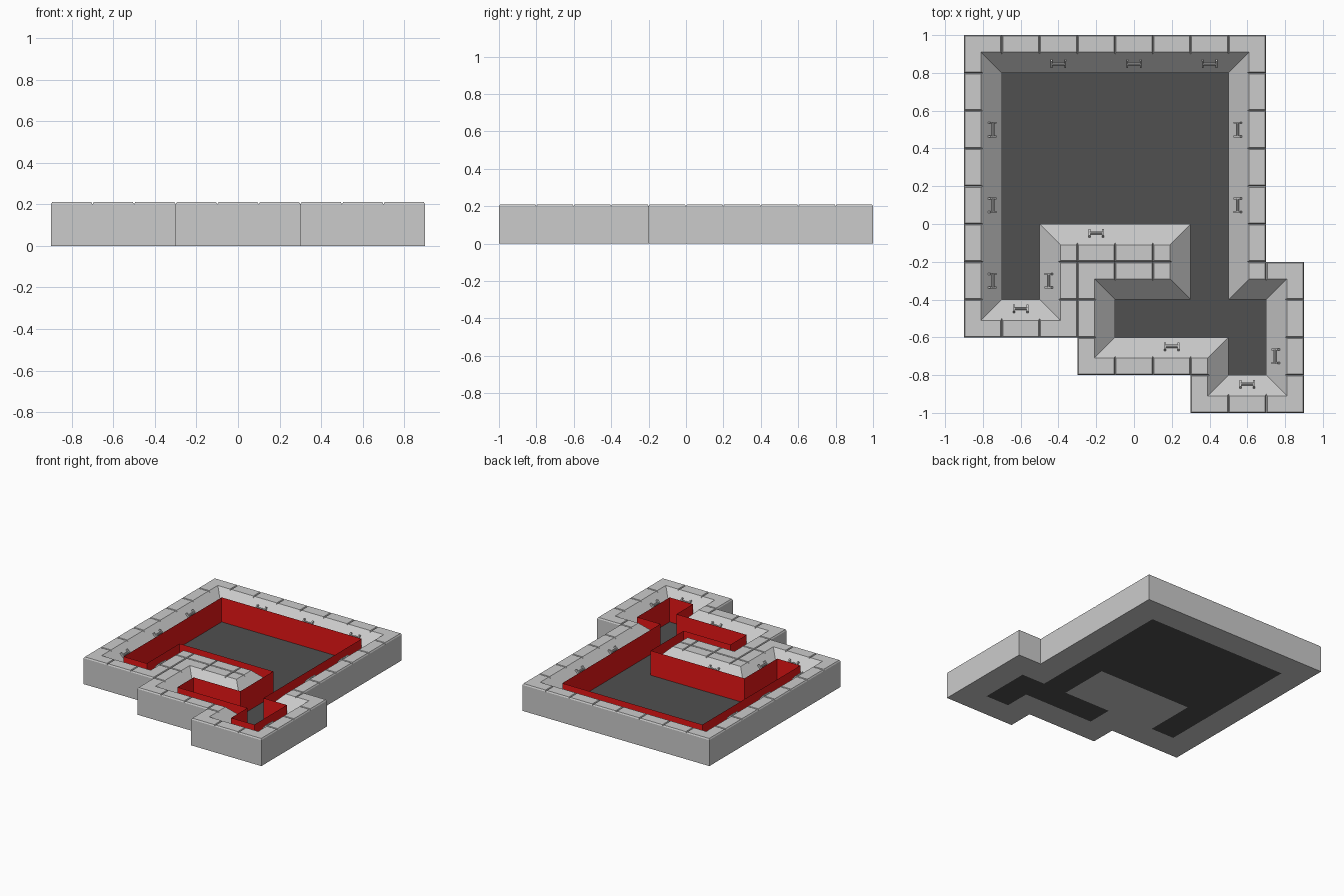
import bpy, bmesh, math
from mathutils import Matrix, Vector

if "Cube" in bpy.data.objects:
    bpy.data.objects.remove(bpy.data.objects["Cube"])

CELL, WALL_H, LIP_Z, TOP_Z = 0.2, 0.2, 0.1, 0.21

# Pit outline, clockwise seen from above
PIT = [(-.7, .8), (.5, .8), (.5, -.4), (.7, -.4), (.7, -.8), (.5, -.8), (.5, -.6),
       (-.1, -.6), (-.1, -.4), (.3, -.4), (.3, 0), (-.5, 0), (-.5, -.4), (-.7, -.4)]

# Outer footprint as overlapping rectangles: x0, x1, y0, y1
FOOTPRINT = [(-.9, .7, -.6, 1), (-.3, .9, -.8, -.2), (.3, .9, -1, -.2)]


def finish(bm, name, color=None):
    mesh = bpy.data.meshes.new(name)
    bm.to_mesh(mesh)
    bm.free()
    ob = bpy.data.objects.new(name, mesh)
    bpy.context.collection.objects.link(ob)
    if color:
        mat = bpy.data.materials.new(name + "_colour")
        mat.diffuse_color = (*color, 1)
        mat.use_nodes = True
        mat.node_tree.nodes["Principled BSDF"].inputs["Base Color"].default_value = mat.diffuse_color
        mesh.materials.append(mat)
    return ob


def offset(d):
    """Pit outline pushed outwards by d with mitred corners."""
    out = []
    for i, p in enumerate(PIT):
        p = Vector(p)
        a = (p - Vector(PIT[i - 1])).normalized()
        b = (Vector(PIT[(i + 1) % len(PIT)]) - p).normalized()
        out.append(p + d * Vector((-a.y - b.y, a.x + b.x)))
    return out


def loft(sections, caps):
    """Skin pit-shaped sections given as (offset, z)."""
    bm = bmesh.new()
    rings = [[bm.verts.new((p.x, p.y, z)) for p in offset(d)] for d, z in sections]
    n = len(PIT)
    for lo, hi in zip(rings, rings[1:]):
        for i in range(n):
            bm.faces.new((lo[i], lo[(i + 1) % n], hi[(i + 1) % n], hi[i]))
    if caps:
        bm.faces.new(rings[0])
        bm.faces.new(rings[-1])
        bmesh.ops.recalc_face_normals(bm, faces=bm.faces)
    return bm


# Solid block with bevelled paving cells on top
bm = bmesh.new()
for i in range(9):
    for j in range(10):
        x, y = -.9 + i * CELL, -1 + j * CELL
        cx, cy = x + CELL / 2, y + CELL / 2
        if any(a < cx < b and c < cy < d for a, b, c, d in FOOTPRINT):
            bm.faces.new([bm.verts.new((x + u * CELL, y + v * CELL, 0))
                          for u, v in ((0, 0), (1, 0), (1, 1), (0, 1))])
bmesh.ops.remove_doubles(bm, verts=bm.verts, dist=1e-4)
ext = bmesh.ops.extrude_face_region(bm, geom=bm.faces[:], use_keep_orig=True)["geom"]
bmesh.ops.translate(bm, verts=[g for g in ext if isinstance(g, bmesh.types.BMVert)],
                    vec=(0, 0, WALL_H))
bmesh.ops.recalc_face_normals(bm, faces=bm.faces)
bm.normal_update()
tops = [f for f in bm.faces if f.normal.z > .9]
bmesh.ops.inset_individual(bm, faces=tops, thickness=.008, depth=TOP_Z - WALL_H)
block = finish(bm, "paved_surround")

# Pit cut: straight lower wall, 45 degree upper slope
cutter = finish(loft([(0, -.1), (0, LIP_Z), (.15, LIP_Z + .15)], True), "pit_cutter")
cutter.hide_render = True
cutter.hide_viewport = True
mod = block.modifiers.new("pit", 'BOOLEAN')
mod.operation, mod.solver, mod.object = 'DIFFERENCE', 'EXACT', cutter

# Dark pit floor
bm = bmesh.new()
floor_face = bm.faces.new([bm.verts.new((x, y, 0)) for x, y in reversed(PIT)])
finish(bm, "pit_floor", (.08, .08, .08))

# Red barrier sheet standing along the pit edge
finish(loft([(-.001, 0), (-.001, .19)], False), "red_barrier", (.8, .008, .008))

# Grab bars on the slopes: x, y at foot of slope, outward direction in degrees
BARS = [(-.4, .8, 90), (0, .8, 90), (.4, .8, 90),
        (-.7, .5, 180), (-.7, .1, 180), (-.7, -.3, 180),
        (.5, .5, 0), (.5, .1, 0), (-.6, -.4, 270), (-.5, -.3, 0),
        (-.2, 0, 270), (.2, -.6, 270), (.7, -.7, 0), (.6, -.8, 270)]


def grab_bar(k, x, y, deg):
    bm = bmesh.new()
    for s in (-1, 1):
        bmesh.ops.create_cube(bm, size=1, matrix=Matrix.Translation((s * .036, 0, .005))
                              @ Matrix.Diagonal((.01, .048, .022, 1)))
    bmesh.ops.create_cone(bm, cap_ends=True, segments=8, radius1=.008, radius2=.008, depth=.07,
                          matrix=Matrix.Translation((0, 0, .011))
                          @ Matrix.Rotation(math.pi / 2, 4, 'Y'))
    ob = finish(bm, f"grab_bar_{k}")
    ob.matrix_world = (Matrix.Translation((x, y, 0))
                       @ Matrix.Rotation(math.radians(deg - 90), 4, 'Z')
                       @ Matrix.Translation((0, .055, LIP_Z + .055))
                       @ Matrix.Rotation(math.pi / 4, 4, 'X'))


for k, bar in enumerate(BARS, 1):
    grab_bar(k, *bar)
